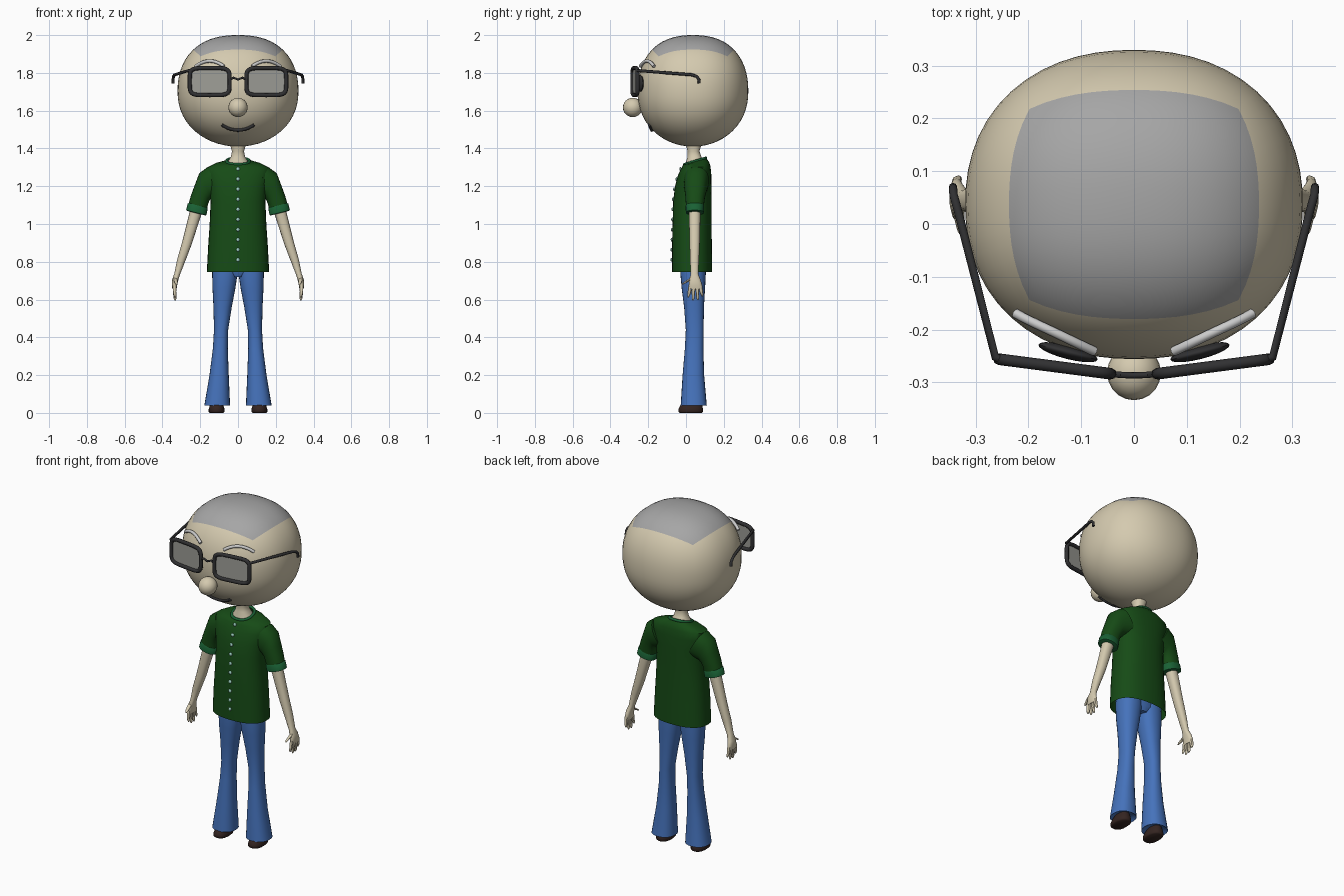
import bpy, bmesh, math
from mathutils import Matrix, Vector

if "Cube" in bpy.data.objects:
    bpy.data.objects.remove(bpy.data.objects["Cube"])


def mat(name, r, g, b):
    m = bpy.data.materials.new(name)
    m.diffuse_color = (r, g, b, 1)
    m.use_nodes = True
    m.node_tree.nodes["Principled BSDF"].inputs["Base Color"].default_value = m.diffuse_color
    return m


SKIN = mat("skin", .66, .59, .43)
HAIR = mat("bald_grey", .38, .38, .38)
BROW = mat("brow_grey", .55, .55, .57)
GREEN = mat("shirt_green", .008, .07, .008)
TRIM = mat("trim_green", .01, .12, .035)
TEAL = mat("button", .35, .65, .55)
DENIM = mat("denim", .06, .17, .5)
SHOE = mat("shoe_brown", .035, .018, .015)
DARK = mat("frame_dark", .03, .03, .032)
LENS = mat("lens", .34, .34, .31)


def finish(name, mesh, mats, mirror=False, angle=50):
    ob = bpy.data.objects.new(name, mesh)
    bpy.context.collection.objects.link(ob)
    if not mesh.materials:
        for m in mats:
            mesh.materials.append(m)
    bpy.ops.object.select_all(action='DESELECT')
    ob.select_set(True)
    bpy.context.view_layer.objects.active = ob
    bpy.ops.object.shade_smooth_by_angle(angle=math.radians(angle))
    if mirror:
        ob.modifiers.new("Mirror", 'MIRROR').use_mirror_merge = False
    return ob


def from_bm(name, bm, mats, **kw):
    bmesh.ops.recalc_face_normals(bm, faces=bm.faces)
    me = bpy.data.meshes.new(name)
    bm.to_mesh(me)
    bm.free()
    return finish(name, me, mats, **kw)


def ring_points(x, y, z, rx, ry, sx=0, sy=0, p=2.3, n=24):
    """Superellipse ring; sx and sy slope it along x and y."""
    pts = []
    for i in range(n):
        a = 2 * math.pi * i / n
        c, s = math.cos(a), math.sin(a)
        dx = rx * math.copysign(abs(c) ** (2 / p), c)
        dy = ry * math.copysign(abs(s) ** (2 / p), s)
        pts.append(Vector((x + dx, y + dy, z + sx * dx + sy * dy)))
    return pts


def loft(name, rings, m, caps=True, p=2.3, n=24, **kw):
    bm = bmesh.new()
    loops = [[bm.verts.new(q) for q in ring_points(*r, p=p, n=n)] for r in rings]
    for a, b in zip(loops, loops[1:]):
        for i in range(n):
            j = (i + 1) % n
            bm.faces.new((a[i], a[j], b[j], b[i]))
    if caps:
        bm.faces.new(loops[0])
        bm.faces.new(loops[-1])
    return from_bm(name, bm, [m], **kw)


def tube(name, pts, r, m, cyclic=False, **kw):
    cu = bpy.data.curves.new(name, 'CURVE')
    cu.dimensions = '3D'
    cu.bevel_depth, cu.bevel_resolution, cu.use_fill_caps = r, 2, True
    sp = cu.splines.new('POLY')
    sp.points.add(len(pts) - 1)
    for q, v in zip(sp.points, pts):
        q.co = (*v, 1)
    sp.use_cyclic_u = cyclic
    tmp = bpy.data.objects.new("tmp", cu)
    bpy.context.collection.objects.link(tmp)
    dg = bpy.context.evaluated_depsgraph_get()
    me = bpy.data.meshes.new_from_object(tmp.evaluated_get(dg))
    bpy.data.objects.remove(tmp)
    me.materials.clear()
    return finish(name, me, [m], **kw)


def ball(name, loc, scale, m, rot=0, seg=20, **kw):
    bm = bmesh.new()
    mx = Matrix.Translation(loc) @ Matrix.Rotation(rot, 4, 'Z') @ Matrix.Diagonal((*scale, 1))
    bmesh.ops.create_uvsphere(bm, u_segments=seg, v_segments=seg // 2 + 2, radius=1, matrix=mx)
    return from_bm(name, bm, [m], **kw)


# Head: cube swollen to a slightly boxy ball, top side is the grey scalp
HC, HR = Vector((0, .037, 1.705)), Vector((.32, .293, .295))


def head_y(x, z):
    a, c = abs(x) / HR.x, (z - HC.z) / HR.z
    p = 2.2 + .15 * c
    return HC.y - HR.y * max(0, 1 - a ** p - abs(c) ** p) ** (1 / p)


bm = bmesh.new()
bmesh.ops.create_cube(bm, size=2)
bmesh.ops.subdivide_edges(bm, edges=bm.edges[:], cuts=13, use_grid_fill=True)
for f in bm.faces:
    f.material_index = int(f.calc_center_median().z > .999)
for v in bm.verts:
    t = Vector([math.tan(c * math.pi / 4) for c in v.co])
    p = 2.2 + .15 * t.normalized().z
    t /= sum(abs(c) ** p for c in t) ** (1 / p)
    v.co = HC + t * HR
from_bm("head", bm, [SKIN, HAIR])

# Face
ball("nose", (0, -.282, 1.617), (.051, .052, .051), SKIN)
ball("eye", (.125, -.243, 1.745), (.058, .013, .045), DARK, rot=.25, mirror=True)
mouth = [(x, 1.497 + .028 * (x / .085) ** 2) for x in [-.085 + .017 * i for i in range(11)]]
tube("mouth", [(x, head_y(x, z) - .003, z) for x, z in mouth], .009, DARK)
brow = [(x, 1.863 - .028 * ((x - .15) / .075) ** 2) for x in [.075 + .015 * i for i in range(11)]]
tube("eyebrow", [(x, head_y(x, z) - .012, z) for x, z in brow], .009, BROW, mirror=True)

# Glasses
rim = [(q.x, -.285 + (q.x - .035) * .13, q.y)
       for q in ring_points(.15, 1.754, 0, .106, .072, p=5, n=40)]
tube("glasses_rim", rim, .011, DARK, cyclic=True, mirror=True)
bm = bmesh.new()
bm.faces.new([bm.verts.new(q) for q in rim])
from_bm("glasses_lens", bm, [LENS], mirror=True)
tube("glasses_bridge", [(-.045, -.284, 1.76), (-.025, -.286, 1.775), (0, -.287, 1.765),
                        (.025, -.286, 1.775), (.045, -.284, 1.76)], .006, DARK)
tube("glasses_arm", [(.25, -.257, 1.81), (.263, -.252, 1.812), (.335, .03, 1.79),
                     (.342, .055, 1.782), (.343, .068, 1.768), (.343, .07, 1.745)],
     .008, DARK, mirror=True)

# Neck
loft("neck", [(0, .045, 1.27, .075, .05), (0, .048, 1.33, .055, .048), (0, .045, 1.355, .038, .037),
              (0, .04, 1.385, .032, .031), (0, .04, 1.43, .045, .045)], SKIN)

# Shirt body: z, half width, front y, back y, forward dip of the neckline
body = [(.745, .165, -.074, .139, 0), (.88, .158, -.074, .137, 0), (1.0, .15, -.071, .135, 0),
        (1.12, .145, -.068, .135, 0), (1.2, .153, -.058, .135, 0), (1.26, .166, -.042, .134, 0),
        (1.30, .163, -.024, .13, .04), (1.322, .115, -.014, .122, .12), (1.332, .06, -.008, .105, .3)]
rings = [(0, (f + b) / 2, z, w, (b - f) / 2, 0, s) for z, w, f, b, s in body]
loft("shirt_body", rings, GREEN, caps=False, p=2.4, n=32)
tube("collar", ring_points(*rings[-1]), .008, TRIM, cyclic=True)


def front_y(z):
    for a, b in zip(body, body[1:]):
        if a[0] <= z <= b[0]:
            return a[2] + (b[2] - a[2]) * (z - a[0]) / (b[0] - a[0])
    return body[-1][2]


for i in range(10):
    z = .81 + i * .0535
    ball(f"button_{i + 1}", (0, front_y(z) - .002, z), (.01, .006, .01), TEAL, seg=10)

# Sleeves, cuffs and arms
loft("sleeve", [(.12, .055, 1.225, .042, .068, 1.8), (.172, .052, 1.203, .033, .062, 2.0),
                (.19, .05, 1.165, .04, .055, .95), (.205, .048, 1.125, .046, .05, .45),
                (.219, .047, 1.065, .05, .045, .25)], GREEN, mirror=True)
loft("sleeve_cuff", [(.212, .047, 1.1, .047, .046, .25), (.213, .047, 1.095, .053, .049, .25),
                     (.221, .047, 1.06, .054, .048, .25), (.221, .047, 1.057, .044, .04, .25)],
     TRIM, mirror=True)
loft("arm", [(.213, .046, 1.1, .032, .033, .29), (.227, .046, 1.05, .03, .031, .29),
             (.27, .046, .9, .025, .027, .29), (.3, .045, .81, .021, .024, .29),
             (.322, .045, .735, .015, .02, .2), (.332, .047, .705, .016, .03, .1),
             (.336, .05, .675, .014, .036), (.336, .052, .655, .011, .034)],
     SKIN, n=16, mirror=True)
for i, (dy, tip) in enumerate([(-.027, .612), (-.009, .595), (.009, .597), (.026, .617)]):
    y = .05 + dy
    loft(f"finger_{i + 1}", [(.336, y, .675, .01, .01), (.336, y + dy * .2, .64, .009, .009),
                             (.333, y + dy * .35, tip + .01, .007, .007),
                             (.332, y + dy * .4, tip, .003, .003)], SKIN, n=8, mirror=True)
loft("thumb", [(.333, .035, .715, .011, .013), (.331, .012, .70, .01, .012),
               (.328, -.008, .688, .008, .009), (.326, -.019, .68, .004, .004)],
     SKIN, n=8, mirror=True)

# Trousers: z, inner x, outer x, front y, back y
leg = [(.84, 0, .132, -.03, .105), (.74, .002, .137, -.03, .105), (.66, .014, .135, -.023, .101),
       (.56, .033, .13, -.01, .095), (.44, .052, .127, -.001, .093), (.34, .054, .133, -.006, .092),
       (.2, .049, .151, -.018, .096), (.04, .042, .178, -.028, .11), (.055, .055, .165, -.015, .098)]
loft("trouser_leg", [((a + b) / 2, (f + k) / 2, z, (b - a) / 2, (k - f) / 2) for z, a, b, f, k in leg],
     DENIM, mirror=True)
loft("trouser_hips", [(0, .038, .84, .12, .066), (0, .038, .75, .1, .062), (0, .038, .72, .03, .05)], DENIM)

# Shoes
loft("shoe", [(.113, .025, 0, .036, .058), (.113, .025, .006, .042, .065), (.113, .025, .02, .042, .065),
              (.113, .028, .04, .036, .058), (.113, .04, .065, .026, .038)], SHOE, mirror=True)
